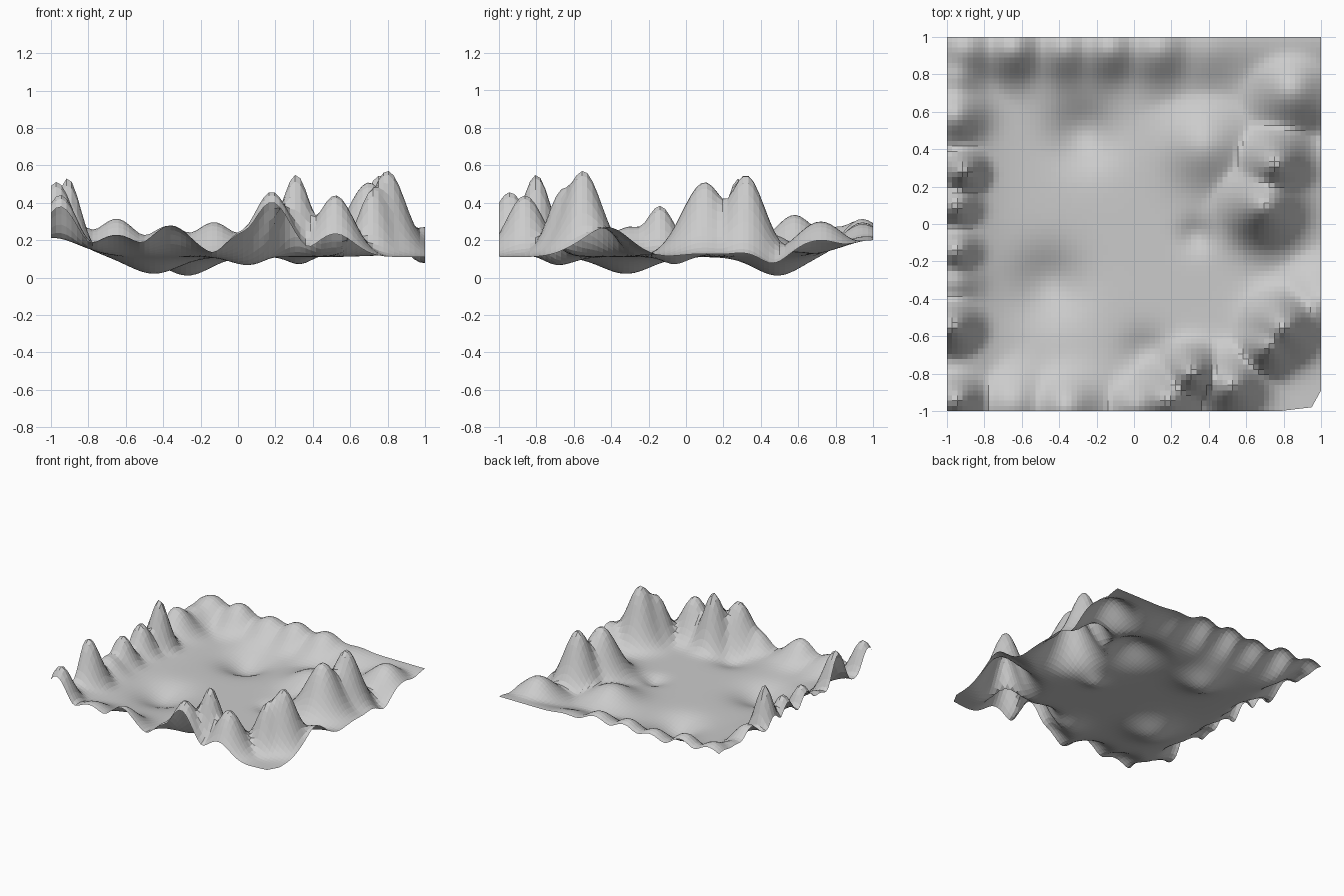
import bpy, bmesh, math
from mathutils import Vector

FLOOR = 0.11

# tall peaks: x, y, top height, radius
PEAKS = [
    (0.80, -0.55, 0.57, 0.10), (0.72, -0.66, 0.46, 0.08),
    (0.76, 0.32, 0.55, 0.10), (0.70, 0.10, 0.51, 0.12),
    (0.31, -0.80, 0.55, 0.08), (0.52, -0.86, 0.44, 0.10),
    (0.18, -0.94, 0.46, 0.10), (-0.91, 0.28, 0.53, 0.07),
    (-0.97, -0.55, 0.51, 0.09), (-0.95, -0.94, 0.44, 0.09),
    (-0.95, 0.10, 0.39, 0.08), (-0.95, -0.14, 0.38, 0.08),
]

# low hills: x, y, top height, radius
HILLS = [
    (-0.96, 0.58, 0.33, 0.11), (-0.90, 0.94, 0.30, 0.12),
    (-0.65, 0.94, 0.31, 0.11), (-0.37, 0.94, 0.27, 0.11),
    (-0.13, 0.94, 0.29, 0.11), (0.13, 0.94, 0.28, 0.12),
    (0.40, 0.94, 0.20, 0.13), (0.84, 0.72, 0.30, 0.13),
    (0.38, 0.42, 0.24, 0.14), (1.00, -0.42, 0.27, 0.12),
    (-0.65, -0.96, 0.23, 0.12), (-0.36, -0.98, 0.28, 0.11),
    (0.02, -0.97, 0.24, 0.08), (-0.96, -0.30, 0.26, 0.10),
    (-0.95, 0.78, 0.25, 0.10),
]

# hollows: x, y, lowest height, radius
HOLLOWS = [
    (-0.27, 0.49, 0.01, 0.12), (-0.45, -0.32, 0.02, 0.13),
    (0.06, -0.70, 0.06, 0.09), (0.33, -0.06, 0.07, 0.06),
    (0.98, 0.47, 0.06, 0.07),
]


def bell(x, y, cx, cy, r):
    return math.exp(-((x - cx) ** 2 + (y - cy) ** 2) / (2 * r * r))


def height(x, y):
    # peaks and hills blend as a soft maximum, hollows are subtracted
    total = sum(((h - FLOOR) * bell(x, y, cx, cy, r)) ** 3
                for cx, cy, h, r in PEAKS + HILLS)
    # gentle bank along the left side and back
    total += (0.10 * math.exp(-((x + 1) / 0.22) ** 2)) ** 3
    total += (0.09 * math.exp(-((y - 1) / 0.22) ** 2)) ** 3
    z = FLOOR + total ** (1 / 3)
    z += sum((low - FLOOR) * bell(x, y, cx, cy, r) for cx, cy, low, r in HOLLOWS)
    return max(z, 0.0)


# terrain sheet
bm = bmesh.new()
bmesh.ops.create_grid(bm, x_segments=72, y_segments=72, size=1)

# clipped front right corner
for a, b in (((0.78, -1), (0.95, -0.98)), ((0.95, -0.98), (1, -0.89))):
    normal = Vector((b[1] - a[1], a[0] - b[0], 0))
    bmesh.ops.bisect_plane(bm, geom=bm.verts[:] + bm.edges[:] + bm.faces[:],
                           plane_co=(a[0], a[1], 0), plane_no=normal,
                           clear_outer=True)

for v in bm.verts:
    v.co.z = height(v.co.x, v.co.y)

mesh = bpy.data.meshes.new("terrain")
bm.to_mesh(mesh)
bm.free()
terrain = bpy.data.objects.new("terrain", mesh)
bpy.context.collection.objects.link(terrain)
